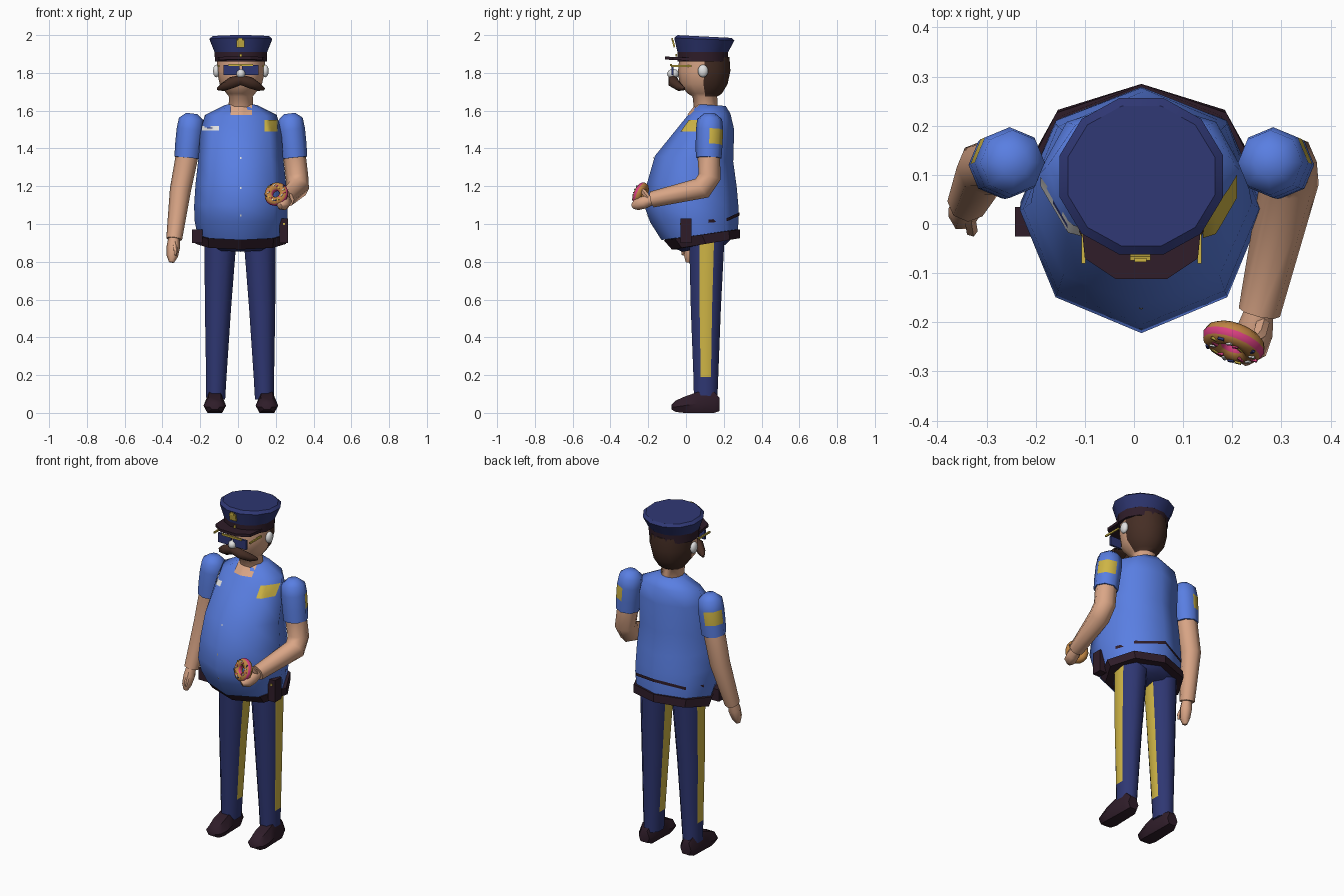
import bpy, bmesh, math, random
from mathutils import Vector, Matrix
from mathutils.bvhtree import BVHTree

if "Cube" in bpy.data.objects:
    bpy.data.objects.remove(bpy.data.objects["Cube"])

random.seed(4)
CX = 0.015  # body centre line


def mat(name, r, g, b):
    m = bpy.data.materials.new(name)
    m.diffuse_color = (r, g, b, 1)
    m.use_nodes = True
    m.node_tree.nodes["Principled BSDF"].inputs["Base Color"].default_value = m.diffuse_color
    return m


SHIRT = mat("shirt blue", .10, .21, .76)
NAVY = mat("navy", .028, .038, .17)
GOLD = mat("gold", .62, .46, .06)
SKIN = mat("skin", .70, .38, .24)
LEATHER = mat("dark leather", .028, .012, .022)
HAIR = mat("brown hair", .06, .027, .018)
WHITE = mat("white", .75, .75, .75)
DOUGH = mat("dough", .52, .23, .055)
PINK = mat("pink icing", .70, .05, .22)


def finish(bm, name, mats, rule=None, smooth=60):
    bmesh.ops.recalc_face_normals(bm, faces=bm.faces)
    bm.normal_update()
    if rule:
        for f in bm.faces:
            f.material_index = rule(f)
    me = bpy.data.meshes.new(name)
    bm.to_mesh(me)
    bm.free()
    for m in mats:
        me.materials.append(m)
    if smooth:
        me.shade_smooth()
        me.set_sharp_from_angle(angle=math.radians(smooth))
    ob = bpy.data.objects.new(name, me)
    bpy.context.collection.objects.link(ob)
    return ob


def loft(name, rings, mats, rule=None, smooth=60):
    bm = bmesh.new()
    vs = [[bm.verts.new(p) for p in r] for r in rings]
    n = len(vs[0])
    for a, b in zip(vs, vs[1:]):
        for i in range(n):
            bm.faces.new((a[i], a[(i + 1) % n], b[(i + 1) % n], b[i]))
    bm.faces.new(vs[0])
    bm.faces.new(vs[-1])
    return finish(bm, name, mats, rule, smooth)


def ring(zf, zb, hw, yf, yb, n=8, cx=CX, turn=0.0):
    """Ellipse, front at height zf and back at height zb."""
    out = []
    for i in range(n):
        a = 2 * math.pi * (i + turn) / n
        t = (1 - math.cos(a)) / 2
        out.append((cx + hw * math.sin(a), yf + (yb - yf) * t, zf + (zb - zf) * t))
    return out


def tube(name, pts, mats, n=8, rule=None):
    """Tube through points (x, y, z, radius)."""
    P = [Vector(p[:3]) for p in pts]
    rings = []
    ref = Vector((1, 0, 0)) if abs((P[-1] - P[0]).normalized().x) < .7 else Vector((0, 0, 1))
    for i, p in enumerate(P):
        d = Vector()
        if i > 0:
            d += (p - P[i - 1]).normalized()
        if i < len(P) - 1:
            d += (P[i + 1] - p).normalized()
        d.normalize()
        u = (ref - d * ref.dot(d)).normalized()
        v = d.cross(u)
        rings.append([p + (u * math.cos(t) + v * math.sin(t)) * pts[i][3]
                      for t in (2 * math.pi * k / n for k in range(n))])
    return loft(name, rings, mats, rule)


def box(name, c, s, m, M=None):
    bm = bmesh.new()
    bmesh.ops.create_cube(bm, size=1, matrix=(M or Matrix.Translation(c)) @ Matrix.Diagonal((*s, 1)))
    return finish(bm, name, [m], smooth=0)


def ball(name, c, s, m):
    bm = bmesh.new()
    bmesh.ops.create_uvsphere(bm, u_segments=10, v_segments=6, radius=1,
                              matrix=Matrix.Translation(c) @ Matrix.Diagonal((*s, 1)))
    return finish(bm, name, [m])


def decal(name, ob, x0, x1, z0, z1, m, side=-1, skew=0, nx=8):
    """Thin patch laid on the front (side=-1) or back (side=1) of an object."""
    tree = BVHTree.FromPolygons([v.co for v in ob.data.vertices], [p.vertices for p in ob.data.polygons])
    bm = bmesh.new()
    rows = []
    for j in range(4):
        row = []
        for i in range(nx + 1):
            x = x0 + (x1 - x0) * i / nx
            z = z0 + (z1 - z0) * j / 3 - skew * abs(x - CX)
            hit = tree.ray_cast(Vector((x, side, z)), Vector((0, -side, 0)))[0]
            y = hit.y if hit else .1
            row.append(bm.verts.new((x, y + side * .005, z)))
        rows.append(row)
    for a, b in zip(rows, rows[1:]):
        for i in range(nx):
            bm.faces.new((a[i], a[i + 1], b[i + 1], b[i]))
    return finish(bm, name, [m])


# torso with round belly
torso = loft("torso", [ring(*r) for r in (
    (1.635, 1.625, .085, .055, .21), (1.57, 1.585, .19, .005, .235), (1.48, 1.50, .215, -.068, .255),
    (1.36, 1.33, .225, -.165, .25), (1.22, 1.20, .24, -.205, .268), (1.10, 1.10, .247, -.222, .277),
    (1.01, 1.04, .246, -.19, .279), (.915, .97, .23, -.13, .275))], [SHIRT])
decal("open_collar", torso, -.04, .075, 1.578, 1.632, SKIN)
decal("chest_badge", torso, .14, .21, 1.49, 1.55, GOLD)
decal("name_plate", torso, -.19, -.10, 1.495, 1.52, WHITE)
decal("name_plate_mark", torso, -.165, -.135, 1.505, 1.512, NAVY).location.y = -.002
decal("back_seam", torso, CX - .215, CX + .215, 1.045, 1.062, LEATHER, 1, .18)
for z in (1.35, 1.19, 1.045):
    decal("shirt_button", torso, .01, .018, z - .005, z + .005, WHITE, nx=2)

# hips, belt and pouches
loft("hips", [ring(*r) for r in ((.93, .97, .225, -.125, .265), (.875, .93, .195, -.07, .25),
                                 (.853, .89, .15, -.02, .21))], [NAVY])
loft("belt", [ring(*r) for r in ((.915, .972, .235, -.11, .27), (.915, .972, .245, -.118, .285),
                                 (.865, .925, .24, -.075, .285), (.865, .925, .2, -.05, .25))], [LEATHER], smooth=30)
box("holster", (.243, 0, .965), (.045, .06, .13), LEATHER)
box("holster_stud", (.243, -.031, 1.0), (.012, .004, .012), GOLD)
box("belt_pouch", (-.215, .005, .935), (.055, .06, .07), LEATHER)

# legs with side stripes, and shoes
for s, side in ((-1, "left"), (1, "right")):
    rows = ((.92, .108, .085, .015, .205), (.55, .121, .069, .025, .185),
            (.19, .13, .054, .04, .17), (.07, .133, .05, .043, .165))
    loft("leg_" + side, [ring(z, z, w / .924, a - .006, b + .006, 8, CX + s * c - (s > 0) * .008, .5)
                         for z, c, w, a, b in rows], [NAVY, GOLD],
         lambda f: int(abs(f.normal.x) > .85 and f.calc_center_median().z > .19))
    x = CX + s * .138
    # heel to toe cross-sections: y, half width, top height, sole height
    secs = ((.178, .035, .08, .01), (.15, .052, .11, 0), (.06, .055, .11, 0),
            (-.01, .06, .085, 0), (-.055, .05, .065, .005), (-.076, .025, .045, .018))
    loft("shoe_" + side, [[(x - w * .65, y, b), (x - w, y, b + (h - b) * .45), (x - w * .55, y, h),
                           (x + w * .55, y, h), (x + w, y, b + (h - b) * .45), (x + w * .65, y, b)]
                          for y, w, h, b in secs], [LEATHER], smooth=45)

    # short sleeve with gold shoulder patch
    tube("sleeve_" + side, [(CX + s * .258, .125, 1.585, .03), (CX + s * .262, .125, 1.555, .066),
                            (CX + s * .268, .125, 1.50, .072), (CX + s * .277, .122, 1.42, .071),
                            (CX + s * .284, .12, 1.35, .068)], [SHIRT, GOLD], 8,
         lambda f, s=s: int(f.normal.x * s * .7 + f.normal.y * .7 > .7 and 1.43 < f.calc_center_median().z < 1.49))

# hanging arm
tube("hanging_arm", [(-.268, .12, 1.37, .06), (-.305, .115, 1.18, .056), (-.338, .045, .92, .042)], [SKIN])
tube("hanging_hand", [(-.338, .045, .94, .028), (-.342, .03, .88, .036), (-.348, .015, .83, .03),
                      (-.352, .01, .797, .014)], [SKIN], 6)
tube("hanging_thumb", [(-.335, .015, .90, .012), (-.33, -.015, .86, .012), (-.332, -.018, .835, .007)], [SKIN], 5)

# bent arm
tube("bent_arm", [(.298, .12, 1.37, .06), (.312, .125, 1.25, .06), (.316, .085, 1.19, .06),
                  (.255, -.18, 1.13, .043)], [SKIN])
tube("bent_hand", [(.256, -.17, 1.13, .028), (.245, -.22, 1.115, .038), (.235, -.255, 1.105, .036),
                   (.22, -.28, 1.095, .016)], [SKIN], 6)
tube("bent_thumb", [(.262, -.20, 1.14, .014), (.255, -.225, 1.17, .014), (.245, -.235, 1.185, .008)], [SKIN], 5)

# doughnut with icing line and sprinkles
D = Matrix.Translation((.203, -.24, 1.158)) @ Vector((-.33, -.88, .36)).to_track_quat('Z', 'Y').to_matrix().to_4x4()
bm = bmesh.new()
N, K, R, T = 16, 10, .042, .024
g = [[bm.verts.new(D @ Vector(((R + T * math.cos(b)) * math.cos(a), (R + T * math.cos(b)) * math.sin(a), T * math.sin(b))))
      for b in (2 * math.pi * k / K for k in range(K))] for a in (2 * math.pi * i / N for i in range(N))]
for i in range(N):
    for k in range(K):
        f = bm.faces.new((g[i][k], g[(i + 1) % N][k], g[(i + 1) % N][(k + 1) % K], g[i][(k + 1) % K]))
        f.material_index = int(k in (0, 4))
finish(bm, "doughnut", [DOUGH, PINK])
for i in range(18):
    a, b = i * 2 * math.pi / 18, random.uniform(.9, 2.0)
    r = R + T * math.cos(b)
    M = D @ Matrix.Translation((r * math.cos(a), r * math.sin(a), T * math.sin(b))) @ Matrix.Rotation(random.uniform(0, 3), 4, 'Z')
    box("sprinkle", None, (.013, .005, .005), (PINK, WHITE, NAVY, GOLD)[i % 4], M)

# neck and head, hair on the back by position
loft("head", [ring(z, z, w, a, b, 12) for z, w, a, b in (
    (1.58, .066, .045, .17), (1.675, .063, .035, .165), (1.69, .075, .01, .19), (1.74, .112, -.035, .22),
    (1.81, .127, -.042, .235), (1.885, .127, -.035, .23))], [SKIN, HAIR],
     lambda f: int(f.calc_center_median().y > .085 and f.calc_center_median().z > 1.68))
ball("nose", (CX, -.068, 1.795), (.025, .032, .026), WHITE)
for s in (-1, 1):
    ball("ear", (CX + s * .13, .09, 1.81), (.018, .028, .034), WHITE)
    tube("moustache_half", [(CX - s * .005, -.07, 1.765, .026), (CX + s * .05, -.066, 1.748, .03),
                            (CX + s * .095, -.035, 1.725, .022), (CX + s * .122, -.01, 1.715, .008)], [HAIR], 6)
    box("sunglass_lens", (CX + s * .05, -.072, 1.815), (.085, .012, .055), NAVY)
    box("sunglass_arm", (CX + s * .118, -.025, 1.836), (.008, .11, .01), GOLD)
box("sunglass_bar", (CX, -.08, 1.842), (.13, .01, .01), GOLD)

# peaked cap
loft("cap_band", [ring(1.86, 1.86, .142, -.05, .225, 12, CX, .5), ring(1.912, 1.912, .144, -.05, .228, 12, CX, .5)],
     [LEATHER], smooth=35)
loft("cap_crown", [ring(*r, 12, CX, .5) for r in (
    (1.91, 1.91, .144, -.05, .228), (1.985, 1.972, .172, -.068, .262), (2.0, 1.985, .155, -.05, .245))],
     [NAVY], smooth=35)
peak = ((-.125, .03), (-.115, -.07), (-.052, -.112), (.052, -.112), (.115, -.07), (.125, .03))
loft("cap_peak", [[(CX + x, y, z - y * .04) for x, y in peak] for z in (1.866, 1.882)], [LEATHER], smooth=30)
box("cap_badge", (CX - .002, -.067, 1.955), (.042, .009, .04), GOLD,
    Matrix.Translation((CX - .002, -.066, 1.955)) @ Matrix.Rotation(.22, 4, 'X'))
box("cap_badge_top", (CX - .002, -.073, 1.978), (.024, .008, .014), GOLD)
box("cap_button", (CX, -.052, 1.893), (.014, .008, .012), GOLD)
